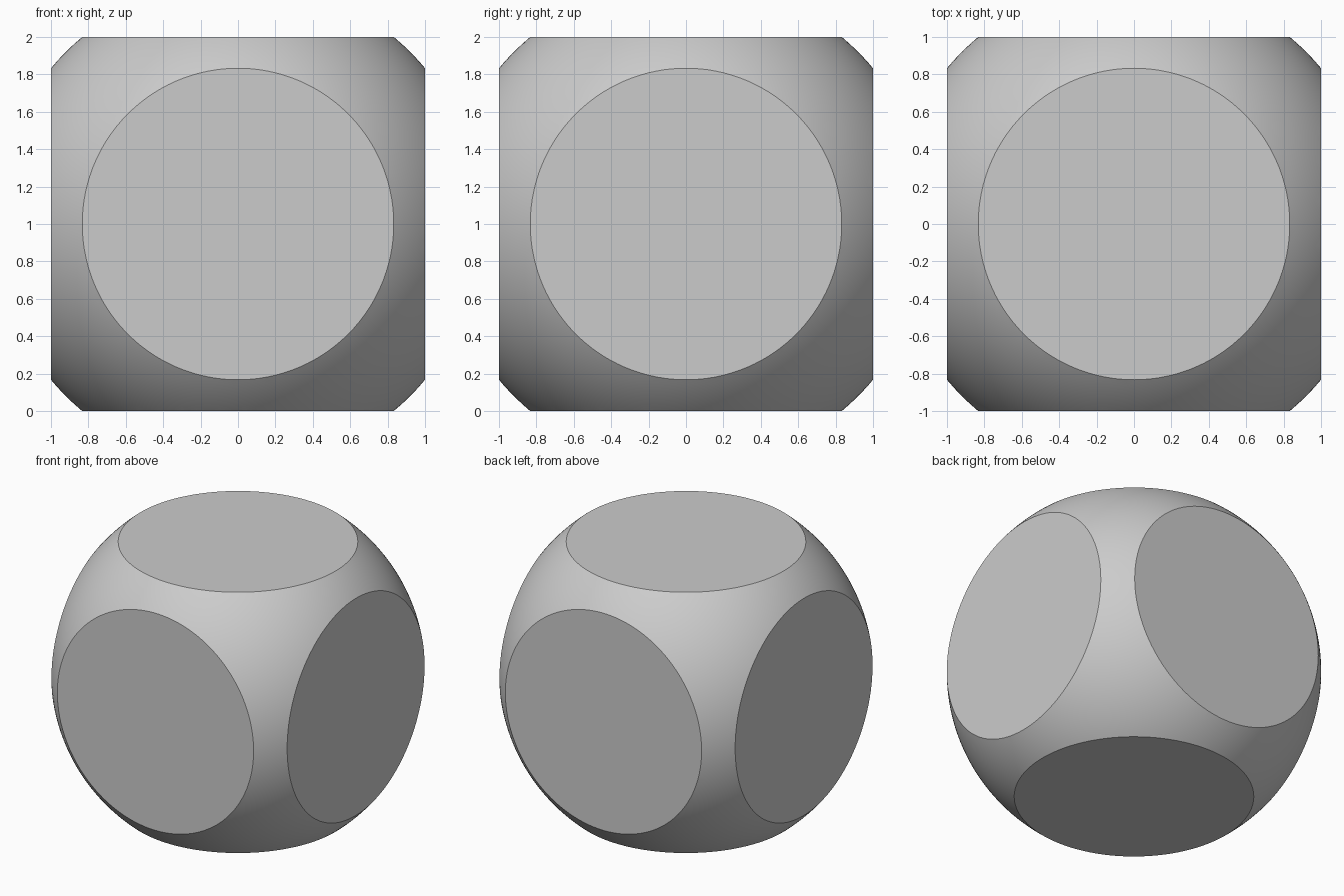
import bpy
import bmesh
import math
from mathutils import Vector

cube = bpy.data.objects.get("Cube")
if cube:
    bpy.data.objects.remove(cube, do_unlink=True)

HALF = 1.0            # distance from centre to each flat face
FLAT_RADIUS = 0.833   # radius of each flat disc
CENTRE = Vector((0, 0, HALF))

# Plain grey material
grey = bpy.data.materials.new("plain_grey")
grey.use_nodes = True
colour = (0.6, 0.6, 0.6, 1)
grey.diffuse_color = colour
grey.node_tree.nodes["Principled BSDF"].inputs["Base Color"].default_value = colour

# Round body, larger than the cube that trims it
bm = bmesh.new()
bmesh.ops.create_icosphere(bm, subdivisions=6, radius=math.hypot(HALF, FLAT_RADIUS))

# Slice off six caps and close each with a flat disc
for axis in range(3):
    for side in (-1, 1):
        normal = Vector((0, 0, 0))
        normal[axis] = side
        cut = bmesh.ops.bisect_plane(
            bm, geom=bm.verts[:] + bm.edges[:] + bm.faces[:], dist=1e-5,
            plane_co=normal * HALF, plane_no=normal, clear_outer=True)
        rim = [e for e in bm.edges if e.is_boundary]
        bmesh.ops.contextual_create(bm, geom=rim)

bmesh.ops.recalc_face_normals(bm, faces=bm.faces[:])
bmesh.ops.translate(bm, verts=bm.verts[:], vec=CENTRE)

mesh = bpy.data.meshes.new("rounded_cube_body")
bm.to_mesh(mesh)
bm.free()
mesh.materials.append(grey)
body = bpy.data.objects.new("rounded_cube_body", mesh)
bpy.context.collection.objects.link(body)

# Smooth round surface with crisp disc rims
bpy.ops.object.select_all(action="DESELECT")
body.select_set(True)
bpy.context.view_layer.objects.active = body
bpy.ops.object.shade_smooth_by_angle(angle=math.radians(20))
